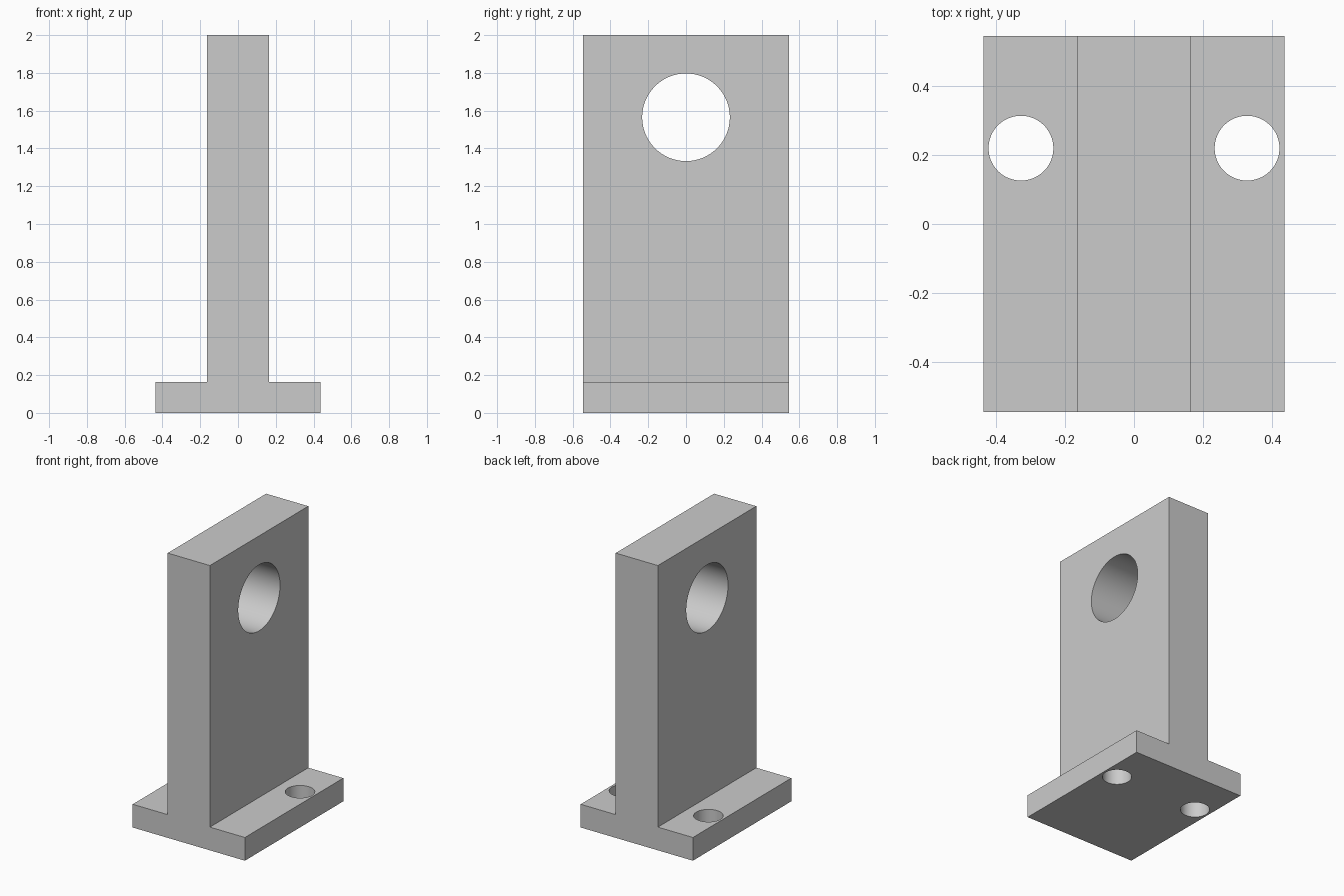
import bpy, math

cube = bpy.data.objects.get("Cube")
if cube:
    bpy.data.objects.remove(cube, do_unlink=True)

DEPTH = 0.546                      # half depth along y
FOOT, WEB = 0.436, 0.164           # half widths along x
FOOT_H, HEIGHT = 0.163, 2.0

# Plain grey finish
grey = bpy.data.materials.new("plain_grey")
color = (0.6, 0.6, 0.6, 1)
grey.diffuse_color = color
grey.use_nodes = True
grey.node_tree.nodes["Principled BSDF"].inputs["Base Color"].default_value = color

# Upside-down T profile, extruded from front to back
half = [(FOOT, 0), (FOOT, FOOT_H), (WEB, FOOT_H), (WEB, HEIGHT)]
outline = half + [(-x, z) for x, z in reversed(half)]
n = len(outline)
verts = [(x, y, z) for y in (-DEPTH, DEPTH) for x, z in outline]
faces = [tuple(range(n)), tuple(reversed(range(n, 2 * n)))]
faces += [(i, i + n, (i + 1) % n + n, (i + 1) % n) for i in range(n)]
mesh = bpy.data.meshes.new("bracket")
mesh.from_pydata(verts, [], faces)
mesh.materials.append(grey)
bracket = bpy.data.objects.new("bracket", mesh)
bpy.context.collection.objects.link(bracket)


def drill(name, radius, location, rotation=(0, 0, 0)):
    """Cut a round through hole in the bracket."""
    bpy.ops.mesh.primitive_cylinder_add(vertices=96, radius=radius, depth=0.8,
                                        location=location, rotation=rotation)
    cutter = bpy.context.object
    cutter.name = name + "_cutter"
    cutter.hide_render = True
    cutter.data.materials.append(grey)
    mod = bracket.modifiers.new(name, 'BOOLEAN')
    mod.operation, mod.solver, mod.object = 'DIFFERENCE', 'EXACT', cutter
    bpy.ops.object.select_all(action='DESELECT')
    bracket.select_set(True)
    bpy.context.view_layer.objects.active = bracket
    bpy.ops.object.modifier_apply(modifier=name)
    bpy.data.objects.remove(cutter, do_unlink=True)


# Shaft bore across the upright, bolt holes down through the foot
drill("shaft_bore", 0.232, (0, 0, 1.565), (0, math.pi / 2, 0))
for side, name in ((1, "left_bolt_hole"), (-1, "right_bolt_hole")):
    drill(name, 0.094, (side * 0.328, 0.22, 0))

bpy.ops.object.shade_smooth_by_angle(angle=math.radians(30))
